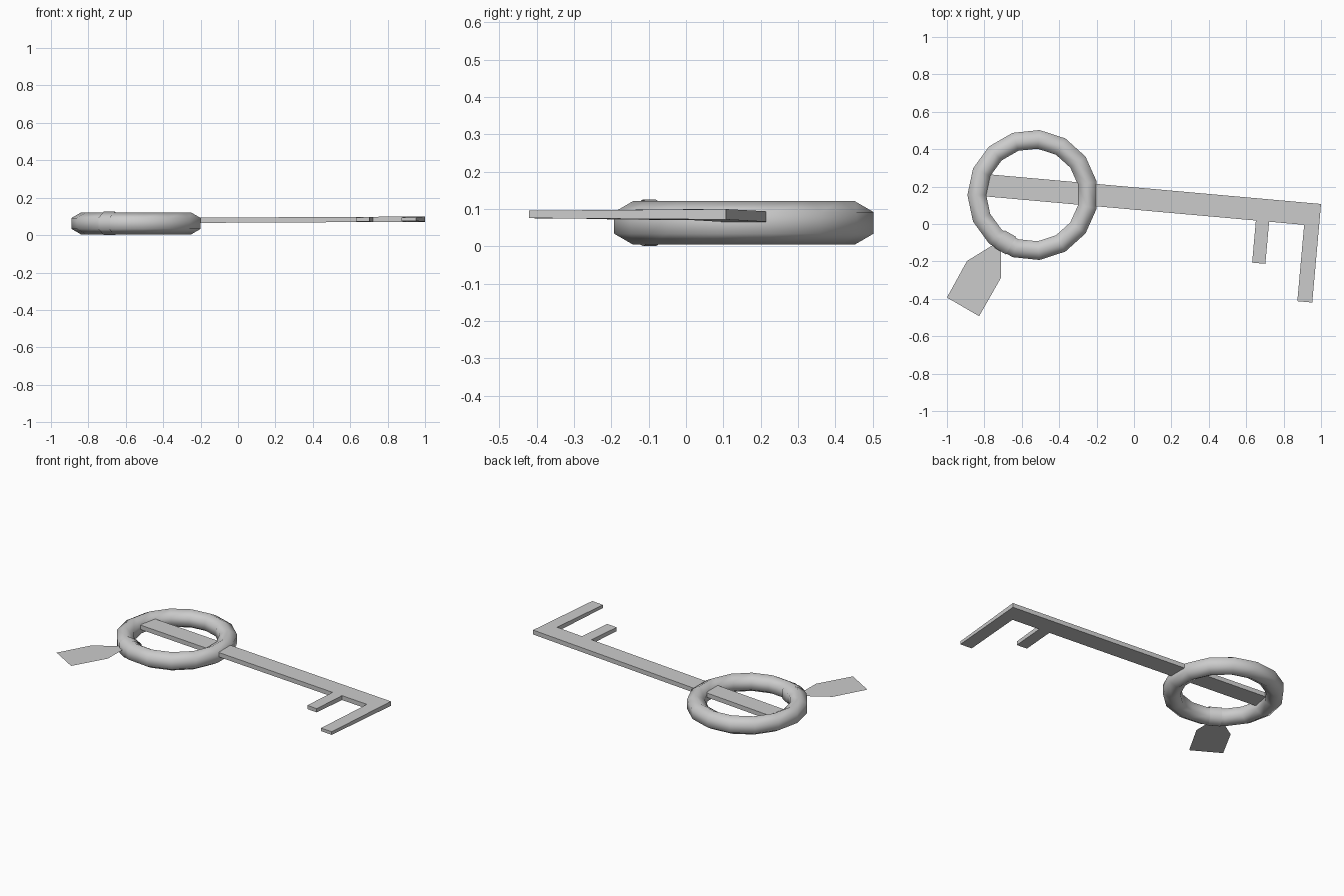
import bpy, bmesh, math
from mathutils import Vector

if "Cube" in bpy.data.objects:
    bpy.data.objects.remove(bpy.data.objects["Cube"])

CX, CY, CZ = -0.5415, 0.155, 0.0625      # centre of the bow ring
MAJOR = 0.299


def make_object(name, verts, faces, smooth=None):
    bm = bmesh.new()
    vs = [bm.verts.new(v) for v in verts]
    for f in faces:
        bm.faces.new([vs[i] for i in f])
    bmesh.ops.recalc_face_normals(bm, faces=bm.faces[:])
    mesh = bpy.data.meshes.new(name)
    bm.to_mesh(mesh)
    bm.free()
    ob = bpy.data.objects.new(name, mesh)
    bpy.context.collection.objects.link(ob)
    if smooth:
        bpy.ops.object.select_all(action='DESELECT')
        ob.select_set(True)
        bpy.context.view_layer.objects.active = ob
        bpy.ops.object.shade_smooth_by_angle(angle=math.radians(smooth))
    return ob


def hexagon(r):
    # hexagonal section with a point at the top and upright inner and outer sides
    return [(r * math.cos(a), r * math.sin(a))
            for a in (math.radians(30 + 60 * k) for k in range(6))]


def bridge(rings, closed):
    n = len(rings)
    return [(i * 6 + k, i * 6 + (k + 1) % 6, (i + 1) % n * 6 + (k + 1) % 6, (i + 1) % n * 6 + k)
            for i in range(n if closed else n - 1) for k in range(6)]


# Bow ring: 15 segments, six-sided section
rings = []
for i in range(15):
    a = math.radians(12 + 24 * i)
    rings.append([(CX + (MAJOR + p) * math.cos(a), CY + (MAJOR + p) * math.sin(a), CZ + q)
                  for p, q in hexagon(0.058)])
make_object("bow_ring", sum(rings, []), bridge(rings, True), 65)

# Band wrapped round the ring, holding the tag
a = math.radians(240)
out = Vector((math.cos(a), math.sin(a), 0))
along = Vector((-math.sin(a), math.cos(a), 0))
mid = Vector((CX, CY, CZ)) + out * MAJOR * math.cos(math.radians(12))
rings = [[mid + along * s + out * p + Vector((0, 0, q)) for p, q in hexagon(0.0625)]
         for s in (-0.035, 0.035)]
make_object("tag_band", sum(rings, []), bridge(rings, False), 65)

# Flat paper-thin tag
tag = [(-0.75, -0.11), (-0.893, -0.198), (-1.0, -0.393), (-0.828, -0.493),
       (-0.712, -0.289), (-0.71, -0.13)]
make_object("tag", [(x, y, 0.065) for x, y in tag], [range(6)])

# Shaft and teeth: one outline, (distance from tip, distance below upper edge)
outline = [(0, 0), (1.805, 0), (1.805, 0.119), (0.339, 0.119), (0.339, 0.345), (0.268, 0.345),
           (0.268, 0.119), (0.08, 0.119), (0.08, 0.529), (0, 0.529)]
t = math.radians(5.1)
top, bottom = [], []
for u, v in outline:
    x = 1.0 - u * math.cos(t) - v * math.sin(t)
    y = 0.107 + u * math.sin(t) - v * math.cos(t)
    z = 0.0805 + 0.005 * x                    # slight rise toward the tip
    half = 0.014 - 0.01 * max(0, v - 0.119)   # teeth thin out at their ends
    top.append((x, y, z + half))
    bottom.append((x, y, z - half))
n = len(outline)
sides = [(i, (i + 1) % n, n + (i + 1) % n, n + i) for i in range(n)]
make_object("shaft_and_teeth", top + bottom, [range(n), range(2 * n - 1, n - 1, -1)] + sides)
